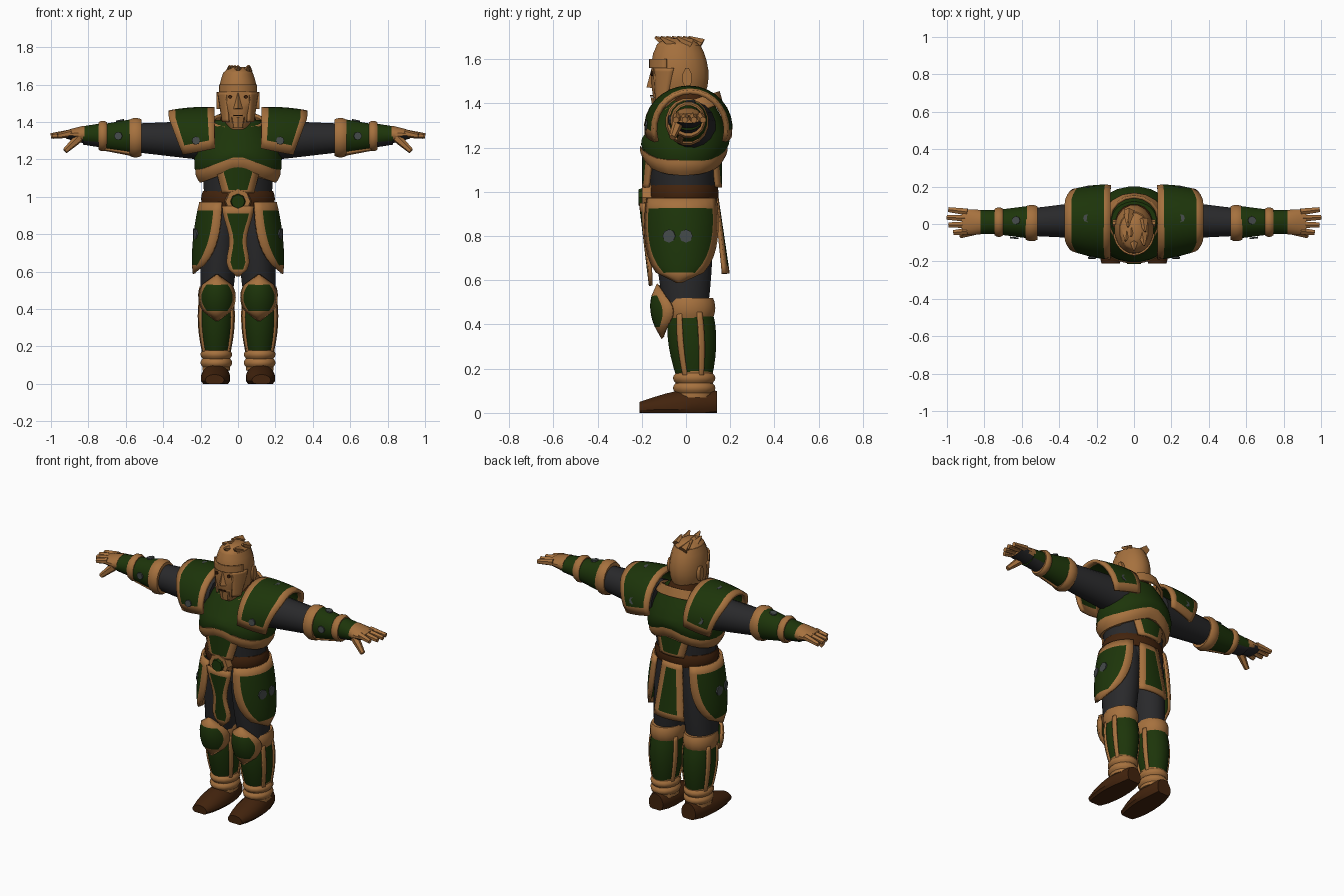
import bpy, bmesh, math
from mathutils import Vector

cube = bpy.data.objects.get("Cube")
if cube:
    bpy.data.objects.remove(cube)


def make_material(name, red, green, blue):
    material = bpy.data.materials.new(name)
    material.use_nodes = True
    colour = (red, green, blue, 1)
    material.diffuse_color = colour
    material.node_tree.nodes["Principled BSDF"].inputs["Base Color"].default_value = colour
    return material


MATERIALS = [make_material("green", .012, .035, .003), make_material("bronze", .38, .165, .048),
             make_material("charcoal", .022, .022, .024), make_material("brown", .055, .017, .004),
             make_material("grey", .06, .07, .07)]
GREEN, BRONZE, CHARCOAL, BROWN, GREY = range(len(MATERIALS))


def finish(name, bm, mirror, thickness=0):
    """Turn a bmesh into a shaded object, optionally solidified and mirrored."""
    mesh = bpy.data.meshes.new(name)
    bm.to_mesh(mesh)
    bm.free()
    for material in MATERIALS:
        mesh.materials.append(material)
    part = bpy.data.objects.new(name, mesh)
    bpy.context.collection.objects.link(part)
    bpy.ops.object.select_all(action="DESELECT")
    part.select_set(True)
    bpy.context.view_layer.objects.active = part
    bpy.ops.object.shade_smooth_by_angle(angle=math.radians(32))
    if thickness:
        solid = part.modifiers.new("thickness", "SOLIDIFY")
        solid.thickness, solid.offset = thickness, 0
    if mirror:
        part.modifiers.new("mirror", "MIRROR")


def surface(t, degrees, start, end, centre, radius, centre_end=None, radius_end=None,
            bulge=0, axis="z", warp=None):
    """Point on a bulging elliptical tube, t along it and an angle around it."""
    middle = Vector(centre).lerp(Vector(centre_end or centre), t)
    size = Vector(radius).lerp(Vector(radius_end or radius), t)
    size *= 1 + bulge * math.sin(math.pi * t) ** .8
    angle = math.radians(degrees)
    u = middle.x + size.x * math.cos(angle)
    v = middle.y + size.y * math.sin(angle)
    along = start + (end - start) * t
    point = Vector({"x": (along, u, v), "y": (u, along, v), "z": (u, v, along)}[axis])
    return warp(point) if warp else point


def tube(name, colour, mirror=False, sides=16, steps=6, underside=None, **shape):
    """Closed solid along an axis."""
    bm = bmesh.new()
    rings = [[bm.verts.new(surface(k / steps, 360 * (i + .5) / sides, **shape))
              for i in range(sides)] for k in range(steps + 1)]
    for low, high in zip(rings, rings[1:]):
        for i in range(sides):
            j = (i + 1) % sides
            bm.faces.new((low[i], low[j], high[j], high[i]))
    bm.faces.new(rings[0])
    bm.faces.new(rings[-1])
    bmesh.ops.recalc_face_normals(bm, faces=bm.faces)
    bm.normal_update()
    for face in bm.faces:
        below = underside is not None and face.normal.z < -.6
        face.material_index = underside if below else colour
    finish(name, bm, mirror)


def panel(name, facing, spread, border=10, fill=GREEN, trim=BRONZE, edge=.1, columns=8,
          thickness=.016, mirror=False, **shape):
    """Curved trimmed plate; spread(t) gives its half width in degrees."""
    bm = bmesh.new()
    steps = 8
    heights = [0] + [edge + (1 - 2 * edge) * k / steps for k in range(steps + 1)] + [1]
    grid = []
    for t in heights:
        half = max(spread(t), 2)
        inner = half - min(border, half * .7)
        angles = [-half] + [inner * (2 * i / columns - 1) for i in range(columns + 1)] + [half]
        grid.append([bm.verts.new(surface(t, facing + a, **shape)) for a in angles])
    for k, (low, high) in enumerate(zip(grid, grid[1:])):
        for i in range(columns + 2):
            face = bm.faces.new((low[i], low[i + 1], high[i + 1], high[i]))
            on_rim = i in (0, columns + 1) or k in (0, steps + 1)
            face.material_index = trim if on_rim else fill
    finish(name, bm, mirror, thickness)


def rod(name, colour, start, end, thick, thin, sides=8, mirror=False):
    """Tapered cylinder between two points."""
    start, end = Vector(start), Vector(end)
    bm = bmesh.new()
    bmesh.ops.create_cone(bm, cap_ends=True, segments=sides, radius1=thick, radius2=thin,
                          depth=(end - start).length)
    turn = (end - start).to_track_quat("Z", "Y")
    for vert in bm.verts:
        vert.co = turn @ vert.co + (start + end) / 2
    for face in bm.faces:
        face.material_index = colour
    finish(name, bm, mirror)


def spot(name, location, normal, radius=.022, colour=GREY):
    location = Vector(location)
    rod(name, colour, location, location + Vector(normal).normalized() * .009, radius, radius, mirror=True)


def arch(point):
    """Raise the lower edge of the breastplate at the front and back."""
    rise = 1 - min(1, abs(point.x) * 5)
    fade = max(0, min(1, (1.28 - point.z) * 8))
    point.z += .075 * rise * fade
    return point


def tilt(point):
    point.z += .35 * (point.y - .05)
    return point


def slope(point):
    """Lean the outer edge of the shoulder guard inwards at the bottom."""
    point.x -= 1.6 * max(0, 1.42 - point.z) * (point.x - .12)
    return point


def flat_sole(point):
    point.z = max(point.z, 0)
    return point


def flat_face(point):
    point.y = max(point.y, -.155)
    return point


# Torso, breastplate, collar and neck
tube("torso", CHARCOAL, start=.86, end=1.25, centre=(0, -.01), radius=(.175, .14), radius_end=(.2, .17))
tube("breastplate", GREEN, sides=24, start=1.1, end=1.41, centre=(0, -.01), centre_end=(0, .02),
     radius=(.21, .18), radius_end=(.12, .1), bulge=.35, warp=arch)
tube("breastplate_trim", BRONZE, sides=24, steps=4, start=1.075, end=1.145, centre=(0, -.01),
     radius=(.205, .178), radius_end=(.23, .2), bulge=.04, warp=arch)
panel("collar", 90, lambda t: 180, columns=16, fill=BRONZE, start=1.36, end=1.42, centre=(0, .02),
      radius=(.165, .14), radius_end=(.13, .125), warp=tilt)
tube("neck", BROWN, start=1.33, end=1.46, centre=(0, .02), centre_end=(0, 0), radius=(.13, .13),
     radius_end=(.08, .08))

# Belly and lower back plates, belt and buckle
for name, facing, depth in (("belly_plate", -90, .18), ("lower_back_plate", 90, .165)):
    panel(name, facing, lambda t: 40 - 14 * t, border=13, start=1.18, end=1.02, centre=(0, -.01),
          radius=(.19, depth))
tube("belt", BROWN, sides=20, start=.95, end=1.03, centre=(0, -.01), radius=(.19, .152), bulge=.05)
rod("buckle_rim", BRONZE, (0, -.14, .975), (0, -.2, .975), .075, .066)
rod("buckle_gem", GREEN, (0, -.19, .975), (0, -.215, .975), .045, .036)

# Hanging plates around the hips
panel("hip_tasset", -6, lambda t: 73 * math.sqrt(1 - t ** 3), border=16, edge=.12, mirror=True, start=.97, end=.59,
      centre=(.06, -.015), radius=(.14, .16), radius_end=(.175, .15), bulge=.1)
spot("tasset_front_spot", (.222, -.075, .8), (1, -.3, 0), radius=.03)
spot("tasset_rear_spot", (.232, 0, .8), (1, 0, 0), radius=.03)
panel("front_flap", -90, lambda t: (17 + 5 * math.cos(math.tau * t)) * (1 - t ** 9), border=6, columns=4,
      start=.95, end=.575, centre=(0, .03), radius=(.22, .235), radius_end=(.22, .19))
panel("back_flap", 90, lambda t: 18 + 9 * t, border=10, columns=4, start=.97, end=.63, centre=(0, 0),
      radius=(.22, .14), radius_end=(.23, .19))

# Legs and boots
tube("thigh", CHARCOAL, mirror=True, start=.46, end=.95, centre=(.115, 0), centre_end=(.085, -.015),
     radius=(.085, .1), radius_end=(.095, .135), bulge=.1)
shin = dict(start=.15, end=.46, centre=(.116, .038), centre_end=(.116, .02), radius=(.066, .078),
            radius_end=(.086, .102), bulge=.22)
tube("boot_shaft", GREEN, mirror=True, **shin)
for facing in (-28, 22, 158, 208):
    panel("boot_side_trim", facing, lambda t: 7, fill=BRONZE, columns=2, mirror=True, **shin)
tube("knee_band", BRONZE, mirror=True, start=.43, end=.52, centre=(.116, .016), radius=(.09, .108), bulge=.1)
tube("ankle_wrap", BRONZE, mirror=True, start=.07, end=.19, centre=(.116, .037), radius=(.075, .086))
for height in (.09, .135):
    tube("ankle_band", BRONZE, mirror=True, steps=4, start=height, end=height + .045, centre=(.116, .037),
         radius=(.075, .085), bulge=.15)
panel("knee_guard", -90, lambda t: 75 * math.sin(math.pi * t) ** .6, border=22, edge=.22, mirror=True, start=.58,
      end=.34, centre=(.112, -.025), radius=(.07, .1), radius_end=(.065, .08), bulge=.42)
tube("foot", BROWN, mirror=True, axis="y", start=-.21, end=.14, centre=(.125, .02), centre_end=(.115, .04),
     radius=(.05, .03), radius_end=(.05, .06), bulge=.6, warp=flat_sole)

# Shoulder guards
panel("shoulder_guard", 90, lambda t: 100 + 8 * t, border=15, edge=.15, columns=14, thickness=.02, mirror=True,
      axis="x", start=.125, end=.37, centre=(.01, 1.29), centre_end=(.02, 1.28), radius=(.19, .18),
      radius_end=(.16, .172), bulge=.04, warp=slope)
spot("shoulder_front_spot", (.225, -.176, 1.3), (0, -1, .1))
spot("shoulder_top_spot", (.25, .03, 1.467), (0, .1, 1))
spot("shoulder_back_spot", (.24, .192, 1.32), (0, 1, .2))

# Arms and bracers
tube("upper_arm", CHARCOAL, mirror=True, axis="x", start=.15, end=.55, centre=(.025, 1.3),
     centre_end=(.01, 1.315), radius=(.11, .11), radius_end=(.075, .078))
tube("bracer", GREEN, mirror=True, axis="x", start=.55, end=.72, centre=(.01, 1.32), radius=(.09, .1),
     radius_end=(.068, .07))
panel("bracer_seam", 245, lambda t: 9, fill=BRONZE, columns=2, mirror=True, axis="x", start=.57, end=.71,
      centre=(.01, 1.32), radius=(.089, .098), radius_end=(.068, .07))
tube("elbow_band", BRONZE, mirror=True, axis="x", start=.515, end=.58, centre=(.005, 1.316),
     radius=(.09, .098), bulge=.1)
tube("wrist_band", BRONZE, mirror=True, axis="x", start=.7, end=.745, centre=(.01, 1.325),
     radius=(.072, .074), bulge=.12)
tube("glove_cuff", GREEN, mirror=True, axis="x", start=.73, end=.83, centre=(.01, 1.328),
     radius=(.065, .066), radius_end=(.066, .05), underside=CHARCOAL)
spot("bracer_front_spot", (.64, -.07, 1.325), (.1, -1, 0))
spot("bracer_top_spot", (.63, .02, 1.403), (.2, 0, 1))

# Hands: bronze back, dark palm
tube("palm", BRONZE, mirror=True, underside=CHARCOAL, axis="x", start=.82, end=.92, centre=(.01, 1.333),
     radius=(.066, .048), radius_end=(.066, .022), bulge=.05)
for i in range(4):
    across = .034 * i - .038
    reach = 1 - .009 * (i - 2) ** 2
    rod("finger", BRONZE, (.89, across, 1.34), (reach, across * 1.2, 1.325), .021, .015, sides=6, mirror=True)
rod("thumb", BRONZE, (.85, -.035, 1.315), (.925, -.062, 1.245), .026, .015, sides=6, mirror=True)

# Head: skull, jaw and crown
tube("skull", BRONZE, start=1.44, end=1.665, centre=(0, -.033), radius=(.09, .12), radius_end=(.08, .1),
     bulge=.24, warp=flat_face)
tube("jaw", BRONZE, start=1.36, end=1.46, centre=(0, -.085), centre_end=(0, -.035), radius=(.045, .04),
     radius_end=(.092, .115), bulge=.1, warp=flat_face)
tube("crown", BRONZE, start=1.66, end=1.695, centre=(0, -.037), radius=(.08, .1), radius_end=(.035, .05), bulge=.1)

# Face details and hair
panel("brow_band", -90, lambda t: 65, fill=BRONZE, thickness=.01, start=1.56, end=1.6, centre=(0, -.033),
      radius=(.108, .13))
panel("cheek_guard", -90 + 55, lambda t: 24 - 6 * t, fill=BRONZE, thickness=.012, mirror=True, start=1.56,
      end=1.4, centre=(0, -.03), centre_end=(0, -.06), radius=(.108, .13), radius_end=(.084, .095))
panel("mouth", -90, lambda t: 15, fill=BROWN, trim=BROWN, thickness=.009, start=1.432, end=1.438,
      centre=(0, -.06), radius=(.085, .098))
spot("eye", (.042, -.15, 1.535), (.2, -1, 0), radius=.01, colour=BROWN)
rod("nose", BRONZE, (0, -.145, 1.56), (0, -.155, 1.47), .01, .024, sides=4)
rod("chin", BRONZE, (0, -.115, 1.425), (0, -.118, 1.37), .045, .032)
tube("ear", BRONZE, mirror=True, sides=8, axis="x", start=.09, end=.115, centre=(.005, 1.515), radius=(.022, .048))
for i in range(7):
    side = .05 * math.sin(2 * i)
    back = .025 * i - .08
    rod("hair_tuft", BRONZE, (side, back, 1.665), (side * 1.2, back - .06, 1.7), .03, .006, sides=5)
